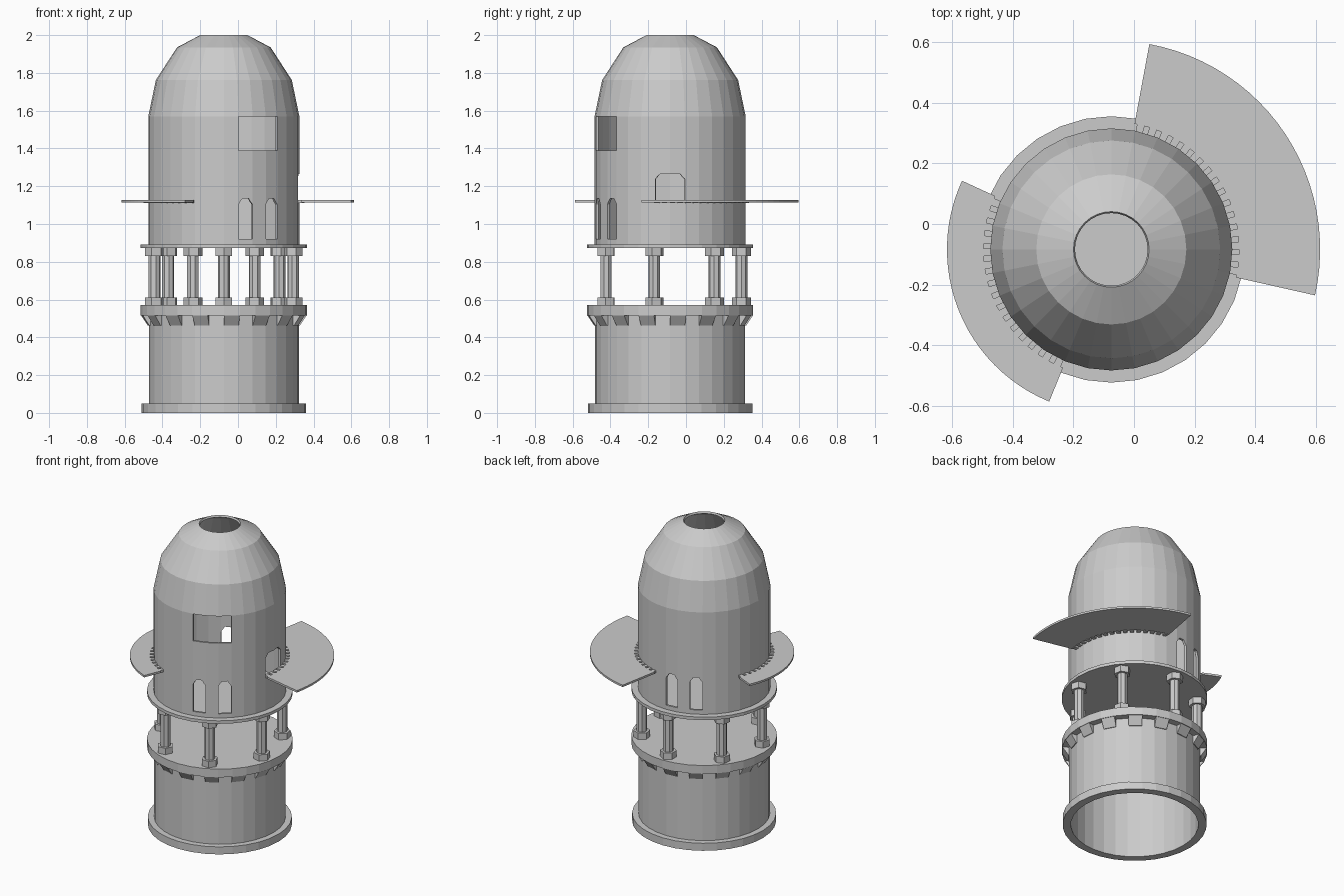
import bpy, bmesh, math
from mathutils import Vector

if "Cube" in bpy.data.objects:
    bpy.data.objects.remove(bpy.data.objects["Cube"], do_unlink=True)

AXIS = Vector((-0.075, -0.084, 0))   # tower axis
SIDES = 32
STEP = 360 / SIDES

stone = bpy.data.materials.new("plain grey")
stone.use_nodes = True
stone.diffuse_color = (0.6, 0.6, 0.6, 1)
stone.node_tree.nodes["Principled BSDF"].inputs["Base Color"].default_value = (0.6, 0.6, 0.6, 1)


def polar(r, deg, z):
    a = math.radians(deg)
    return AXIS + Vector((r * math.cos(a), r * math.sin(a), z))


def finish(bm, name):
    bmesh.ops.recalc_face_normals(bm, faces=bm.faces)
    mesh = bpy.data.meshes.new(name)
    bm.to_mesh(mesh)
    bm.free()
    mesh.materials.append(stone)
    ob = bpy.data.objects.new(name, mesh)
    bpy.context.collection.objects.link(ob)
    return ob


def sweep(bm, profile, start=0, end=360, n=SIDES):
    """Turn a closed (radius, z) profile round the axis, fully or over an arc."""
    full = end - start == 360
    count = n if full else n + 1
    rings = [[bm.verts.new(polar(r, start + (end - start) * i / n, z)) for r, z in profile]
             for i in range(count)]
    m = len(profile)
    for i in range(n):
        a, b = rings[i], rings[(i + 1) % count]
        for j in range(m):
            k = (j + 1) % m
            bm.faces.new((a[j], a[k], b[k], b[j]))
    if not full:
        bm.faces.new(rings[0])
        bm.faces.new(rings[-1])


def lathe(name, profile, **arc):
    bm = bmesh.new()
    sweep(bm, profile, **arc)
    return finish(bm, name)


def drum(bm, centre, r, z0, z1, sides, turn=0):
    """Upright prism with closed ends."""
    rings = []
    for z in (z0, z1):
        rings.append([bm.verts.new(centre + Vector((
            r * math.cos(turn + math.tau * i / sides),
            r * math.sin(turn + math.tau * i / sides), z))) for i in range(sides)])
    low, high = rings
    bm.faces.new(low)
    bm.faces.new(high)
    for i in range(sides):
        k = (i + 1) % sides
        bm.faces.new((low[i], low[k], high[k], high[i]))


def opening(bm, a0, a1, z0, z1, chamfer_z=0, chamfer=0):
    """Radial cutter with an optionally chamfered head."""
    if chamfer_z:
        c = (a1 - a0) * chamfer
        outline = [(a0, z0), (a1, z0), (a1, z1 - chamfer_z), (a1 - c, z1),
                   (a0 + c, z1), (a0, z1 - chamfer_z)]
    else:
        outline = [(a0, z0), (a1, z0), (a1, z1), (a0, z1)]
    near, far = [[bm.verts.new(polar(r, a, z)) for a, z in outline] for r in (0.33, 0.46)]
    bm.faces.new(near)
    bm.faces.new(far)
    for i in range(len(outline)):
        k = (i + 1) % len(outline)
        bm.faces.new((near[i], near[k], far[k], far[i]))


# Lower storey: open drum with foot ring and closed gallery floor
lathe("base_ring", [(0.385, 0), (0.435, 0), (0.435, 0.05), (0.385, 0.05)])
lathe("lower_wall", [(0.385, 0.04), (0.397, 0.04), (0.397, 0.52), (0.385, 0.52)])
bm = bmesh.new()
drum(bm, AXIS, 0.44, 0.515, 0.57, SIDES)
finish(bm, "gallery_floor")

# Sloping corbels under the gallery, on every other wall facet
bm = bmesh.new()
for i in range(0, SIDES, 2):
    sweep(bm, [(0.39, 0.462), (0.402, 0.462), (0.437, 0.515), (0.39, 0.515)],
          start=i * STEP, end=(i + 1) * STEP, n=1)
finish(bm, "corbels")

# Seven columns with hexagonal feet and caps
bm = bmesh.new()
for i in range(7):
    angle = 90 + 360 * i / 7
    centre = polar(0.377, angle, 0)
    turn = math.radians(angle)
    drum(bm, centre, 0.032, 0.57, 0.875, 8, turn)
    for z in (0.57, 0.83):
        drum(bm, centre, 0.05, z, z + 0.042, 6, turn)
finish(bm, "columns")

# Upper floor
bm = bmesh.new()
drum(bm, AXIS, 0.44, 0.872, 0.892, SIDES)
finish(bm, "upper_floor")

# Upper storey: thin shell with a faceted dome, open at the top
outer = [(0.4, 0.885), (0.4, 1.57), (0.36, 1.762), (0.248, 1.935), (0.125, 2.0)]
inner = [(0.12, 1.987), (0.239, 1.923), (0.347, 1.756), (0.386, 1.568), (0.386, 0.885)]
tower = lathe("upper_tower", outer + inner)

# Cut the windows and the balcony door
bm = bmesh.new()
for first in (-7, -5, 8, 10):
    opening(bm, first * STEP, (first + 1) * STEP, 0.92, 1.135, 0.032, 0.28)
opening(bm, -7 * STEP, -4 * STEP, 1.39, 1.569)
opening(bm, -STEP, STEP, 1.12, 1.265, 0.027, 0.16)
cutter = finish(bm, "opening_cutter")
cutter.hide_render = True
cut = tower.modifiers.new("openings", 'BOOLEAN')
cut.operation = 'DIFFERENCE'
cut.solver = 'EXACT'
cut.object = cutter
bpy.context.view_layer.objects.active = tower
bpy.ops.object.modifier_apply(modifier=cut.name)
bpy.data.objects.remove(cutter, do_unlink=True)

# Two fan-shaped balconies tied to the wall by short blocks
for name, start, end, radius in (("large_balcony", -12.7, 79.5, 0.69),
                                 ("small_balcony", 155.3, 247.8, 0.543)):
    lathe(name, [(0.422, 1.113), (radius, 1.113), (radius, 1.126), (0.422, 1.126)],
          start=start, end=end, n=24)
    bm = bmesh.new()
    pitch = (end - start) / 16
    for i in range(16):
        a = start + pitch * (i + 0.2)
        sweep(bm, [(0.39, 1.11), (0.426, 1.11), (0.426, 1.126), (0.39, 1.126)],
              start=a, end=a + pitch * 0.6, n=1)
    finish(bm, name + "_ties")
